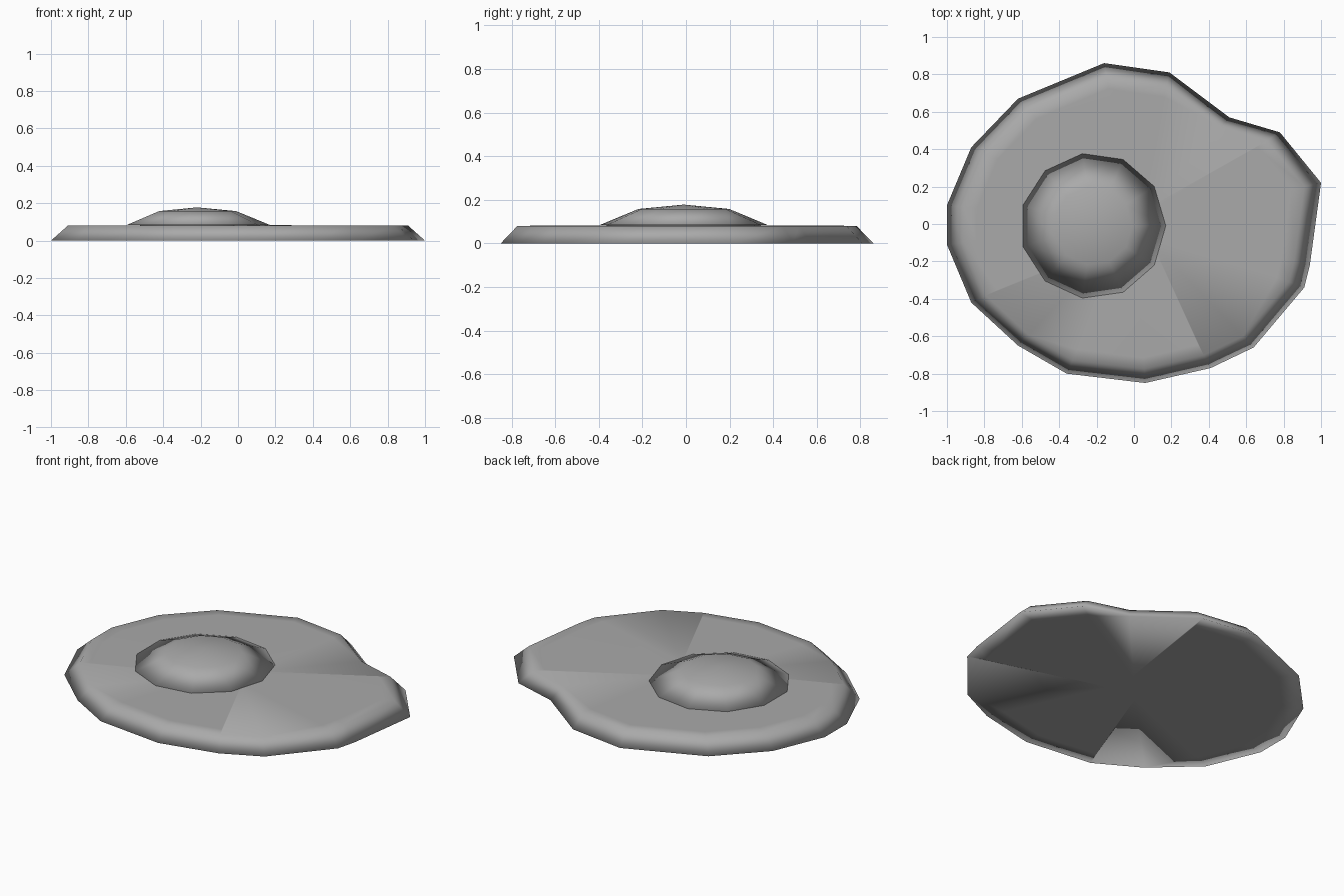
import bpy, bmesh
from math import cos, sin, tau

cube = bpy.data.objects.get("Cube")
if cube:
    bpy.data.objects.remove(cube)

grey = bpy.data.materials.new("mid grey")
grey.use_nodes = True
colour = (0.4, 0.4, 0.4, 1)
grey.diffuse_color = colour
grey.node_tree.nodes["Principled BSDF"].inputs["Base Color"].default_value = colour


def closed_stack(name, bottom, rings, top):
    """Join rings of points from the bottom up and close both ends with fans."""
    bm = bmesh.new()
    loops = [[bm.verts.new(p) for p in ring] for ring in rings]
    base, tip = bm.verts.new(bottom), bm.verts.new(top)
    n = len(loops[0])
    for i in range(n):
        j = (i + 1) % n
        bm.faces.new((loops[0][j], loops[0][i], base))
        for low, high in zip(loops, loops[1:]):
            bm.faces.new((low[i], low[j], high[j], high[i]))
        bm.faces.new((loops[-1][i], loops[-1][j], tip))
    for face in bm.faces:
        face.smooth = True
    mesh = bpy.data.meshes.new(name)
    bm.to_mesh(mesh)
    bm.free()
    mesh.materials.append(grey)
    obj = bpy.data.objects.new(name, mesh)
    bpy.context.collection.objects.link(obj)


# Irregular flat base with a sloping rim, counter-clockwise outline
outline = [(1, .22), (.78, .49), (.51, .57), (.19, .81), (-.16, .86), (-.62, .67),
           (-.87, .41), (-1, .1), (-1, -.11), (-.87, -.42), (-.62, -.65), (-.36, -.8),
           (.06, -.85), (.41, -.77), (.64, -.66), (.91, -.34), (.94, -.22)]
SOFT_CORNERS = (2, 10, 14)  # corners whose rounding runs in towards the middle


def base_ring(scale, z, soft_scale):
    ring = []
    for i, (x, y) in enumerate(outline):
        s = soft_scale if i in SOFT_CORNERS else scale
        ring.append((x * s, y * s, z))
    return ring


closed_stack("egg_white", (0, 0, 0),
             [base_ring(.88, 0, .15), base_ring(1, 0, 1),
              base_ring(.91, .08, .91), base_ring(.84, .081, .15)],
             (0, 0, .083))

# Low eleven-sided dome, off centre
SIDES, DOME_X, DOME_Y = 11, -.22, -.01
dome_rings = [[(DOME_X + r * cos(tau * i / SIDES), DOME_Y + r * sin(tau * i / SIDES), z)
               for i in range(SIDES)] for r, z in ((.39, .084), (.21, .158))]
closed_stack("yolk", (DOME_X, DOME_Y, .075), dome_rings, (DOME_X, DOME_Y, .178))
